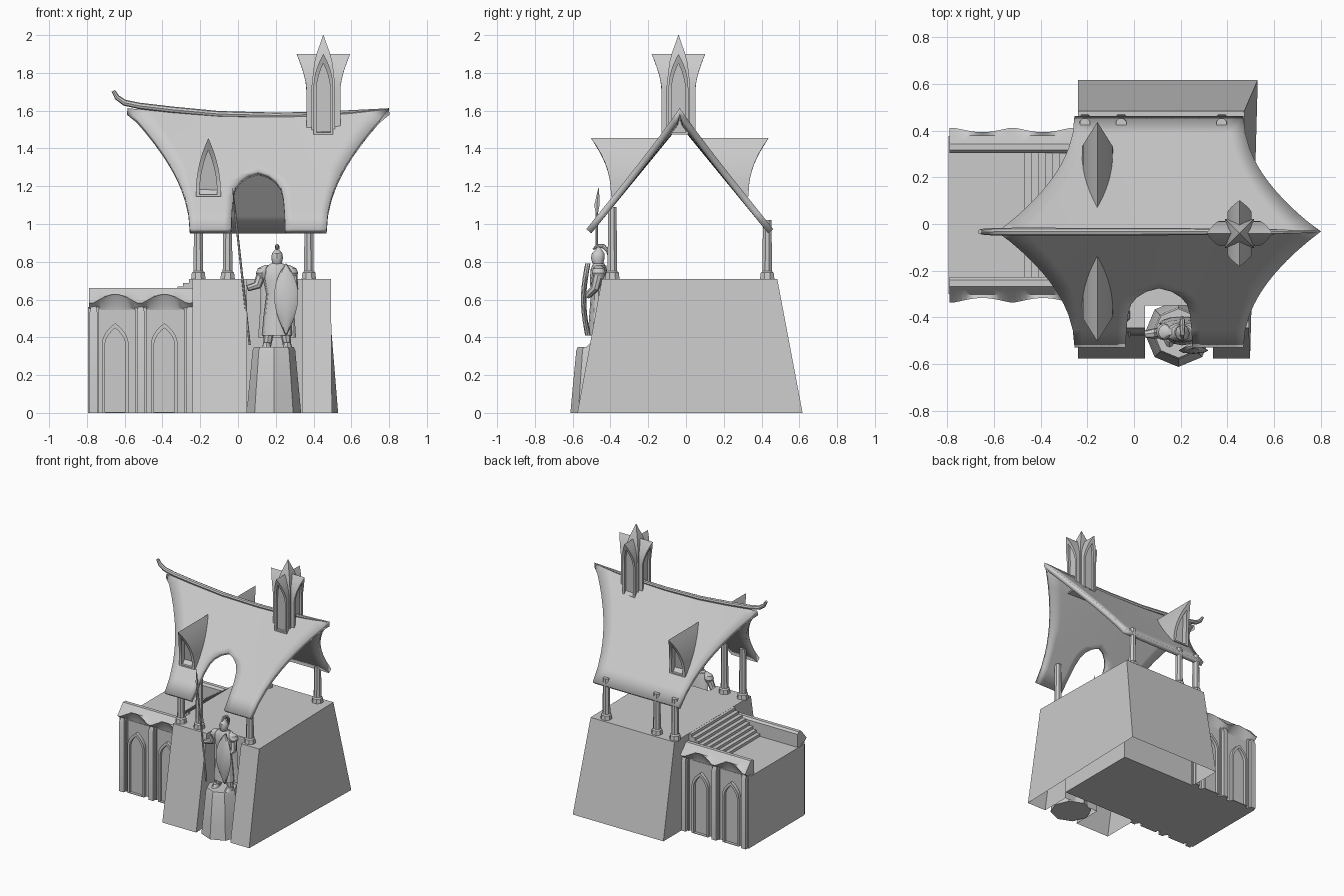
import bpy, bmesh, math
from mathutils import Vector

if "Cube" in bpy.data.objects:
    bpy.data.objects.remove(bpy.data.objects["Cube"])

stone = bpy.data.materials.new("pale_grey_stone")
stone.diffuse_color = (0.6, 0.6, 0.6, 1)
stone.use_nodes = True
stone.node_tree.nodes["Principled BSDF"].inputs["Base Color"].default_value = stone.diffuse_color


def finish(name, bm, recalc=True):
    bmesh.ops.remove_doubles(bm, verts=bm.verts, dist=1e-5)
    if recalc:
        bmesh.ops.recalc_face_normals(bm, faces=bm.faces)
    me = bpy.data.meshes.new(name)
    bm.to_mesh(me)
    bm.free()
    me.materials.append(stone)
    ob = bpy.data.objects.new(name, me)
    bpy.context.collection.objects.link(ob)
    return ob


def skin(name, rings, caps=(True, True)):
    """Join equal-length closed rings of points, with optional end caps."""
    bm = bmesh.new()
    vs = [[bm.verts.new(p) for p in r] for r in rings]
    n = len(rings[0])
    for a, b in zip(vs, vs[1:]):
        for i in range(n):
            j = (i + 1) % n
            bm.faces.new((a[i], a[j], b[j], b[i]))
    if caps[0]:
        bm.faces.new(vs[0])
    if caps[1]:
        bm.faces.new(vs[-1])
    return finish(name, bm)


def loft(name, rings, n=12, turn=0.0):
    """Stack of ellipses: (z, centre x, centre y, radius x, radius y)."""
    ang = [turn + 2 * math.pi * i / n for i in range(n)]
    return skin(name, [[(cx + rx * math.cos(a), cy + ry * math.sin(a), z) for a in ang]
                       for z, cx, cy, rx, ry in rings])


def tube(name, pts, radii, n=8):
    pts = [Vector(p) for p in pts]
    rings = []
    for i, p in enumerate(pts):
        d = (pts[min(i + 1, len(pts) - 1)] - pts[max(i - 1, 0)]).normalized()
        u = d.orthogonal().normalized() if i == 0 else (u - d * u.dot(d)).normalized()
        v = d.cross(u)
        rings.append([p + radii[i] * (u * math.cos(k * 2 * math.pi / n) + v * math.sin(k * 2 * math.pi / n))
                      for k in range(n)])
    return skin(name, rings)


def box(name, x0, x1, y0, y1, z0, z1):
    return skin(name, [[(x0, y0, z), (x1, y0, z), (x1, y1, z), (x0, y1, z)] for z in (z0, z1)])


def gothic(w, zb, zs, zt, power=2.2, n=7):
    half = [(w, zb)] + [(w * (1 - (i / n) ** power), zs + (zt - zs) * i / n) for i in range(n + 1)]
    return half + [(-s, z) for s, z in reversed(half[:-1])]


def hood(name, ox, oy, ang, outer, inner, back, front, recess):
    """Pointed-arch block facing angle ang with a sunken arched panel."""
    dx, dy = math.cos(ang), math.sin(ang)

    def ring(pts, f, off=0):
        return [(ox + dx * (f(z) - off) - dy * s, oy + dy * (f(z) - off) + dx * s, z) for s, z in pts]
    skin(name, [ring(outer, back), ring(outer, front), ring(inner, front), ring(inner, front, recess)])


# main plinth: sloped front and back, niche in the front, open underneath
def plan(yf, yb, xf, xb, z):
    return [(-.24, yf, z), (.047, yf, z), (.047, -.35, z), (.338, -.35, z), (.338, yf, z),
            (xf, yf, z), (xb, yb, z), (-.24, yb, z)]


skin("plinth", [plan(-.575, .617, .497, .53, 0), plan(-.445, .483, .492, .472, .71)], (False, True))

# side wing with terrace and stairs
WY = .038
box("wing", -.795, .39, WY - .325, WY + .325, 0, .545)
for i in range(8):
    box("stair_step", -.47 + .03 * i, -.2, WY - .267, WY + .267, .54, .545 + .0205 * (i + 1))

# wing walls: scalloped parapets, pilasters and arched panels on both sides
BAYS, PIERS = (-.65, -.39), (-.765, -.515, -.255)
for m in (-1, 1):
    rings = []
    for i in range(25):
        x = -.79 + .56 * i / 24
        w = abs(math.cos(math.pi * (x + .65) / .26)) ** 1.3
        sec = [(.265, .54), (.265, .645), (.278, .66), (.305, .66), (.318, .645),
               (.34, .618), (.375 - .02 * w, .578 + .05 * w), (.325, .54 + .03 * w), (.32, .53)]
        rings.append([(x, WY + m * h, z) for h, z in sec])
    skin("parapet", rings)
    for x in PIERS:
        loft("pilaster", [(0, x, WY + m * .325, .029, .05), (.53, x, WY + m * .325, .029, .05),
                          (.565, x, WY + m * .325, .018, .03)], 4, math.pi / 4)
        box("pilaster_backing", x - .03, x + .03, WY + m * .31, WY + m * .338, 0, .56)
    for x in BAYS:
        hood("wall_arch", x, WY, m * math.pi / 2, gothic(.07, 0, .36, .475), gothic(.055, .004, .35, .45),
             lambda z: .31, lambda z: .35, .022)

# columns with square-ish feet
for y, top in ((-.39, 1.09), (.43, 1.02)):
    for x in (-.21, -.055, .375):
        loft("column", [(.705, x, y, .042, .042), (.742, x, y, .037, .037), (.75, x, y, .028, .028),
                        (.9, x, y, .026, .026), (top, x, y, .024, .024)], 8, math.pi / 8)

# swept roof with an arched opening in the front slope
RX, RY = .107, -.033


def opening(t):
    steps = [(.49, 0), (.52, .055), (.57, .095), (.63, .12), (.72, .133), (.85, .139), (1, .143)]
    for (t0, a0), (t1, a1) in zip(steps, steps[1:]):
        if t0 <= t <= t1:
            return a0 + (a1 - a0) * (t - t0) / (t1 - t0)
    return 0


bm = bmesh.new()
rows = [0, .08, .16, .25, .35, .43, .49, .52, .57, .63, .72, .85, 1]
for s in (-1, 1):
    for m in (-1, 1):
        grid = []
        for t in rows:
            hw = .362 + .33 * (1 - t) ** 2
            a = opening(t) if s < 0 else 0
            xs = [a + (hw - a) * k / 6 for k in range(7)]
            grid.append([bm.verts.new((RX + m * x, RY + s * .495 * t,
                                       1.578 + .035 * (x / .69) ** 2 * (1 - t) - .605 * t)) for x in xs])
        for r0, r1 in zip(grid, grid[1:]):
            for k in range(6):
                f = bm.faces.new((r0[k], r0[k + 1], r1[k + 1], r1[k]))
                f.normal_update()
                if f.normal.z < 0:
                    f.normal_flip()
roof = finish("roof", bm, False)
sol = roof.modifiers.new("thickness", 'SOLIDIFY')
sol.thickness = .035
sol.offset = -1

# ridge beam with a curled end
tube("ridge_beam", [(-.66, RY, 1.705), (-.64, RY, 1.67), (-.6, RY, 1.642), (-.52, RY, 1.625), (-.35, RY, 1.605),
                    (-.1, RY, 1.582), (.2, RY, 1.575), (.42, RY, 1.58), (.6, RY, 1.592), (.78, RY, 1.608)],
     [.01, .014, .016, .017, .017, .016, .015, .014, .011, .004])

# roof dormers, front and back
for m in (-1, 1):
    hood("dormer", -.157, RY, m * math.pi / 2, gothic(.066, 1.145, 1.17, 1.455, 2),
         gothic(.046, 1.155, 1.17, 1.39, 2), lambda z: (1.57 - z) / 1.22 - .02,
         lambda z: .365 + .105 * max(0, (z - 1.17) / .285) ** 2, .04)

# lantern tower: four flared arched arms around a pointed spire
TX, TY = .452, -.04
for k in range(4):
    hood("tower_arm", TX, TY, k * math.pi / 2, gothic(.052, 1.475, 1.72, 1.9, 2),
         gothic(.037, 1.485, 1.7, 1.85, 2), lambda z: .0,
         lambda z: .09 + .052 * max(0, (z - 1.72) / .18) ** 1.5, .018)
box("tower_core", TX - .062, TX + .062, TY - .062, TY + .062, 1.48, 1.73)
loft("tower_spire", [(z, TX, TY, r, r) for z, r in
                     ((1.73, .088), (1.82, .074), (1.86, .066), (1.91, .047), (1.95, .026), (2, .002))],
     4, math.pi / 4)

# statue pedestal
PX, PY = .19, -.468
loft("pedestal", [(0, PX, PY, .144, .144), (.1, PX, PY, .135, .135), (.33, PX, PY, .113, .113),
                  (.35, PX, PY, .105, .105)], 8, math.pi / 2)

# guardian statue: robe, cape, head, helmet
SX, SY = .207, -.462
loft("robe", [(.41, SX, SY, .08, .058), (.52, SX, SY, .07, .05), (.63, SX, SY, .056, .042),
              (.7, SX, SY, .072, .047), (.76, SX, SY, .078, .043), (.79, SX, SY, .034, .03)])
loft("cape", [(.4, SX, SY + .035, .1, .032), (.55, SX, SY + .037, .09, .028),
              (.7, SX, SY + .025, .088, .028), (.78, SX, SY + .01, .06, .03)])
loft("head", [(.775, SX, SY, .02, .02), (.795, SX, SY - .005, .026, .03), (.82, SX, SY - .005, .031, .036),
              (.845, SX, SY - .003, .027, .033), (.862, SX, SY, .013, .018), (.89, SX, SY, .002, .003)])
tube("helmet_crest", [(SX, SY - .03, .865), (SX, SY - .01, .885), (SX, SY + .025, .882),
                      (SX, SY + .05, .855), (SX, SY + .058, .81)], [.004, .01, .012, .011, .004])
for m in (-1, 1):
    tube("leg", [(SX + m * .042, SY, .44), (SX + m * .052, SY, .36)], [.028, .022])
    loft("foot", [(.348, SX + m * .055, SY - .02, .024, .048), (.372, SX + m * .055, SY - .012, .018, .032)])
    loft("shoulder", [(.71, SX + m * .078, SY, .02, .025), (.74, SX + m * .08, SY, .032, .036),
                      (.765, SX + m * .074, SY, .028, .03), (.782, SX + m * .055, SY, .012, .014)])
tube("spear_arm", [(SX - .08, SY, .745), (SX - .105, SY - .005, .675), (.05, SY - .01, .66)], [.026, .023, .017])
tube("shield_arm", [(SX + .08, SY, .745), (SX + .09, SY - .02, .66), (SX + .05, SY - .06, .62)], [.026, .023, .018])

# leaf shield and long spear
loft("shield", [(.41 + .38 * i / 10, .255, -.52 - .022 * math.sin(math.pi * i / 10),
                 .002 + .062 * math.sin(math.pi * (i / 10) ** 1.15) ** .8, .014) for i in range(11)], 8)
tube("spear_shaft", [(.062, SY - .01, .36), (-.015, SY - .01, 1.06)], [.006, .006], 6)
loft("spear_blade", [(1.05, -.014, SY - .01, .005, .005), (1.1, -.02, SY - .01, .006, .014),
                     (1.19, -.028, SY, .001, .002)], 4)

# smooth round parts, keep edges crisp
bpy.ops.object.select_all(action='DESELECT')
for ob in bpy.data.objects:
    ob.select_set(True)
bpy.context.view_layer.objects.active = roof
bpy.ops.object.shade_smooth_by_angle(angle=math.radians(32))
